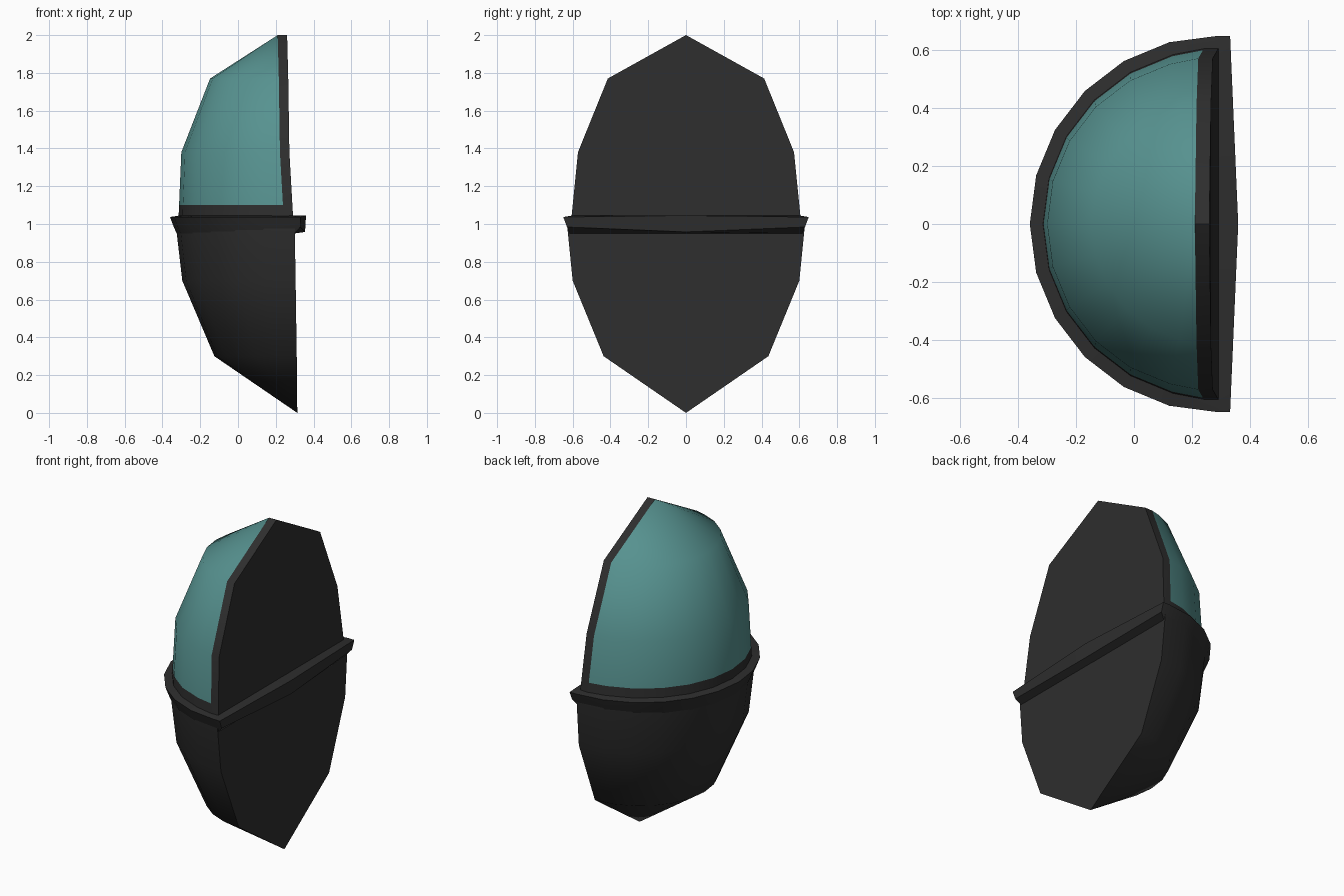
import bpy, bmesh
from math import sin, cos, radians

if "Cube" in bpy.data.objects:
    bpy.data.objects.remove(bpy.data.objects["Cube"])


def outline(z, back, r, strip):
    """Half-round section: flat back at x=back, straight side strip, then a 12-sided arc."""
    arc = [(back - max(strip, r * sin(radians(a))), r * cos(radians(a)), z)
           for a in range(0, 181, 15)]
    return [(back, r, z)] + arc + [(back, -r, z)]


def skin(bm, loops, cols=None):
    """Skin between successive closed loops, optionally only some columns."""
    rows = [[bm.verts.new(p) for p in loop] for loop in loops]
    n = len(rows[0])
    for a, b in zip(rows, rows[1:]):
        for i in (cols if cols is not None else range(n)):
            j = (i + 1) % n
            bm.faces.new((a[i], a[j], b[j], b[i]))
    return rows


def finish(name, bm, mat):
    bmesh.ops.remove_doubles(bm, verts=bm.verts, dist=0.0005)
    loose = [v for v in bm.verts if not v.link_faces]
    bmesh.ops.delete(bm, geom=loose, context='VERTS')
    bmesh.ops.recalc_face_normals(bm, faces=bm.faces)
    mesh = bpy.data.meshes.new(name)
    bm.to_mesh(mesh)
    bm.free()
    obj = bpy.data.objects.new(name, mesh)
    bpy.context.collection.objects.link(obj)
    mesh.materials.append(mat)
    bpy.ops.object.select_all(action='DESELECT')
    obj.select_set(True)
    bpy.context.view_layer.objects.active = obj
    bpy.ops.object.shade_smooth_by_angle(angle=radians(40))
    return obj


def material(name, color):
    m = bpy.data.materials.new(name)
    m.diffuse_color = (*color, 1)
    m.use_nodes = True
    m.node_tree.nodes["Principled BSDF"].inputs["Base Color"].default_value = m.diffuse_color
    return m


dark = material("dark_metal", (0.027, 0.027, 0.027))
teal = material("teal_glass", (0.095, 0.29, 0.28))

S = 0.05
dome = [outline(z, b, r, S) for z, b, r in
        ((1.10, 0.288, 0.60), (1.38, 0.272, 0.572), (1.77, 0.266, 0.414), (2.0, 0.26, 0.0))]
dome_foot = outline(1.03, 0.292, 0.607, S)

# teal glass half dome
bm = bmesh.new()
skin(bm, dome, range(1, 13))
finish("glass_dome", bm, teal)

# frame: back plate, edge strips and foot band
bm = bmesh.new()
skin(bm, dome, (0, 13, 14))
skin(bm, [dome_foot, dome[0]])
finish("dome_frame", bm, dark)

# lower half bowl
bm = bmesh.new()
rows = skin(bm, [outline(z, b, r, 0) for z, b, r in
                 ((0.0, 0.314, 0.0), (0.30, 0.311, 0.436), (0.70, 0.305, 0.60), (1.0, 0.30, 0.63))])
finish("lower_bowl", bm, dark)


# rim collar with a shallow peak at the middle of its back
def rim_loop(z, r, back, mid_back, mid_z):
    arc = [(0.29 - r * sin(radians(a)), r * cos(radians(a)), z) for a in range(0, 181, 15)]
    return [(back, r, z)] + arc + [(back, -r, z), (mid_back, 0, mid_z)]


bm = bmesh.new()
skin(bm, [rim_loop(1.045, 0.60, 0.29, 0.29, 1.045),
          rim_loop(1.037, 0.65, 0.332, 0.36, 1.045),
          rim_loop(0.984, 0.63, 0.33, 0.355, 0.958),
          rim_loop(0.95, 0.615, 0.30, 0.30, 0.95)])
finish("rim_collar", bm, dark)
